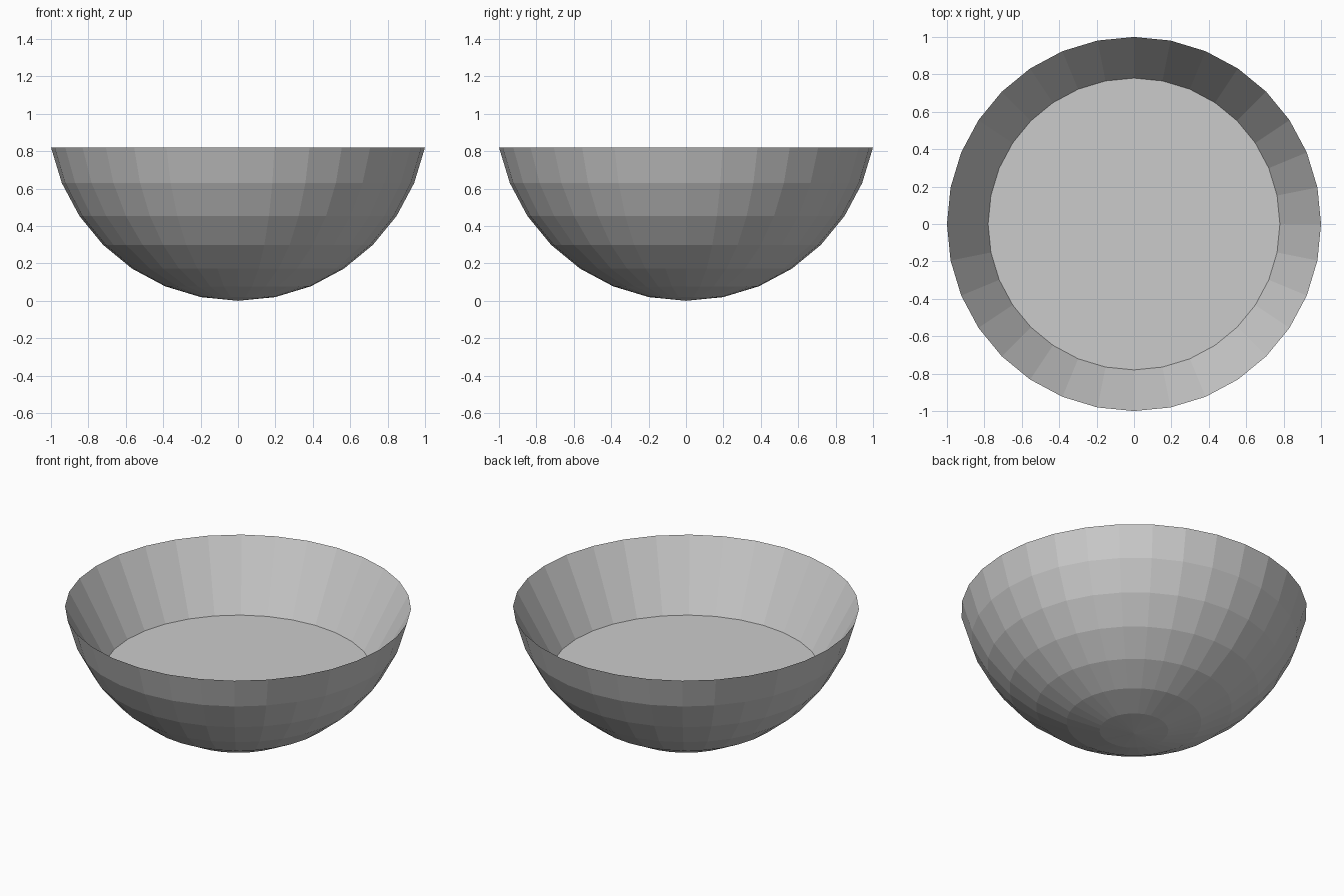
import bpy, bmesh
from math import sin, cos, pi

if "Cube" in bpy.data.objects:
    bpy.data.objects.remove(bpy.data.objects["Cube"])

SEGMENTS = 32
R = 1 / sin(7 * pi / 16)   # sphere radius that gives a rim radius of 1

# Outer shell follows the lower rings of a low-poly sphere, ending at the rim
profile = [(R * sin(i * pi / 16), R * (1 - cos(i * pi / 16))) for i in range(1, 8)]
# Inner wall slopes straight down from the sharp rim to the flat floor
profile.append((0.78, 0.41))

bm = bmesh.new()
rings = [[bm.verts.new((r * cos(2 * pi * k / SEGMENTS), r * sin(2 * pi * k / SEGMENTS), z))
          for k in range(SEGMENTS)] for r, z in profile]
for a, b in zip(rings, rings[1:]):
    for k in range(SEGMENTS):
        n = (k + 1) % SEGMENTS
        bm.faces.new((a[k], a[n], b[n], b[k]))

# Bottom pole fan and flat inner floor
pole = bm.verts.new((0, 0, 0))
for k in range(SEGMENTS):
    bm.faces.new((pole, rings[0][(k + 1) % SEGMENTS], rings[0][k]))
bm.faces.new(rings[-1])
bmesh.ops.recalc_face_normals(bm, faces=bm.faces)

mesh = bpy.data.meshes.new("bowl")
bm.to_mesh(mesh)
bm.free()
bpy.context.collection.objects.link(bpy.data.objects.new("bowl", mesh))
